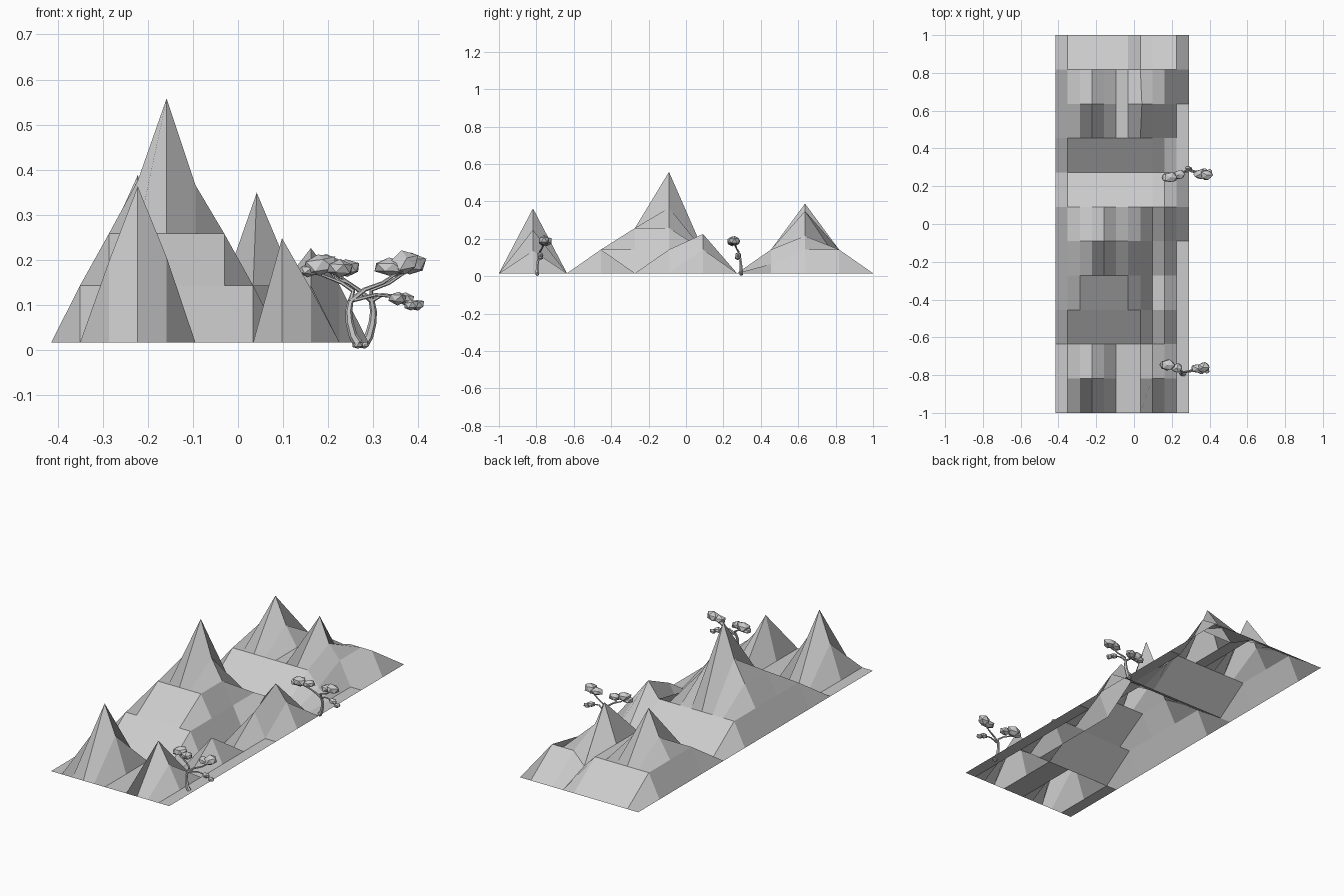
import bpy, bmesh, math, random
from mathutils import Vector, Matrix

if "Cube" in bpy.data.objects:
    bpy.data.objects.remove(bpy.data.objects["Cube"])

random.seed(4)

grey = bpy.data.materials.new("stone grey")
grey.diffuse_color = (0.6, 0.6, 0.6, 1)
grey.use_nodes = True
grey.node_tree.nodes["Principled BSDF"].inputs["Base Color"].default_value = grey.diffuse_color


def finish(bm, name):
    me = bpy.data.meshes.new(name)
    bm.to_mesh(me)
    bm.free()
    me.materials.append(grey)
    ob = bpy.data.objects.new(name, me)
    bpy.context.collection.objects.link(ob)
    return ob


# Mountain sheet: flat 11 x 11 grid, open below, raised by rows of heights
BASE, A, B = 0.0155, 0.127, 0.242
X0, X1, N = -0.415, 0.29, 11
rows = {  # grid row -> {column: height above the base}
    1: {2: .18, 3: .347, 4: .19, 8: .232, 9: .12},
    3: {**{c: A for c in range(1, 8)}, 9: A},
    4: {1: A, **{c: B for c in range(2, 7)}, 7: A},
    5: {1: A, 2: B, 3: .36, 4: .542, 5: .35, 6: B, 7: A, 9: A},
    6: {**{c: A for c in range(1, 9)}, 9: .21, 10: A},
    8: {**{c: A for c in range(1, 9)}, 9: .05},
    9: {1: A, 2: .23, 3: .372, 4: .23, 5: A, 6: A, 7: .333, 8: .2, 9: A},
    10: {**{c: A for c in range(1, 11)}, 7: .06},
}
bm = bmesh.new()
grid = [[bm.verts.new((X0 + (X1 - X0) * c / N, -1 + 2 * r / N,
                       BASE + rows.get(r, {}).get(c, 0)))
         for c in range(N + 1)] for r in range(N + 1)]
grid[9][7].co.x += .008  # the smaller back summit leans right
for r in range(N):
    for c in range(N):
        bm.faces.new((grid[r][c], grid[r][c + 1], grid[r + 1][c + 1], grid[r + 1][c]))
finish(bm, "mountains")


def limb(bm, pts, r0, r1, sides=6):
    """Tapered tube through the points."""
    pts = [Vector(p) for p in pts]
    rings = []
    for i, p in enumerate(pts):
        d = (pts[min(i + 1, len(pts) - 1)] - pts[max(i - 1, 0)]).normalized()
        u = d.cross(Vector((0, 1, 0))).normalized()
        v = d.cross(u)
        r = r0 + (r1 - r0) * i / (len(pts) - 1)
        rings.append([bm.verts.new(p + r * (u * math.cos(t) + v * math.sin(t)))
                      for t in (2 * math.pi * k / sides for k in range(sides))])
    for a, b in zip(rings, rings[1:]):
        for k in range(sides):
            j = (k + 1) % sides
            bm.faces.new((a[k], a[j], b[j], b[k]))
    bm.faces.new(rings[0][::-1])
    bm.faces.new(rings[-1])


def clump(bm, centre, size):
    """Faceted, slightly lumpy leaf pad."""
    m = Matrix.Translation(centre) @ Matrix.Rotation(random.uniform(-.2, .2), 4, 'Y') \
        @ Matrix.Diagonal((*size, 1))
    res = bmesh.ops.create_icosphere(bm, subdivisions=1, radius=1.08, matrix=m)
    for v in res["verts"]:
        v.co += (v.co - Vector(centre)) * random.uniform(-.15, .08)


def tree(name, x, y, side, bow):
    """Windswept tree; side leans the crown along y, bow bends the trunk in x."""
    P = lambda dx, dy, z: (x + dx, y + side * dy, z)
    fork = P(bow * .016, .008, .108)
    bm = bmesh.new()
    limb(bm, [P(0, 0, .014), P(bow * .01, 0, .03), P(bow * .018, .002, .06),
              P(bow * .02, .004, .085), fork], .011, .0065)
    limb(bm, [fork, P(-.01, .015, .13), P(-.035, .025, .148), P(-.08, .035, .166)], .006, .003)
    limb(bm, [fork, P(.015, .015, .133), P(.055, .025, .148), P(.095, .03, .175)], .006, .003)
    limb(bm, [fork, P(.04, .014, .122), P(.075, .014, .118), P(.118, .014, .104)], .0045, .0025)
    limb(bm, [P(-.035, .025, .148), P(-.05, .03, .16), P(-.045, .03, .18)], .0035, .0025)
    # root knuckle
    clump(bm, P(0, 0, .0105), (.014, .011, .009))
    bmesh.ops.recalc_face_normals(bm, faces=bm.faces)
    finish(bm, name + "_trunk")
    bm = bmesh.new()
    for dx, dy, z, s in [(-.085, .048, .188, (.037, .03, .025)),
                         (-.04, .033, .18, (.03, .026, .019)),
                         (-.11, .05, .176, (.024, .024, .015)),
                         (.07, .03, .183, (.036, .026, .019)),
                         (.102, .036, .191, (.034, .03, .026)),
                         (.09, .016, .114, (.021, .017, .014)),
                         (.117, .018, .099, (.017, .015, .012))]:
        clump(bm, P(dx, dy, z), s)
    finish(bm, name + "_leaves")


tree("front_tree", 0.266, -0.795, 1, -1)
tree("back_tree", 0.281, 0.295, -1, 1)
